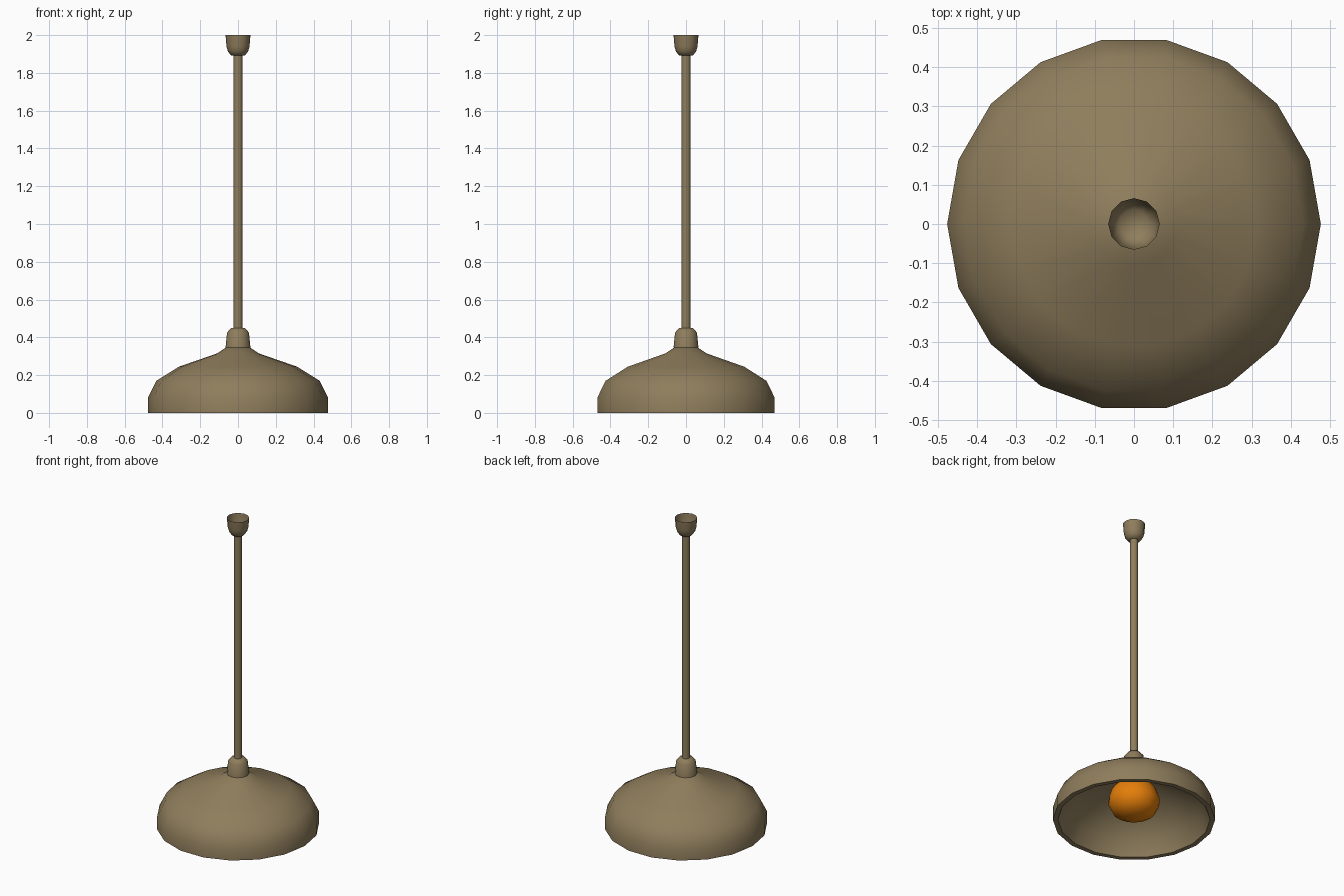
import bpy, bmesh, math

cube = bpy.data.objects.get("Cube")
if cube:
    bpy.data.objects.remove(cube)


def material(name, rgb):
    m = bpy.data.materials.new(name)
    m.use_nodes = True
    m.diffuse_color = (*rgb, 1)
    m.node_tree.nodes["Principled BSDF"].inputs["Base Color"].default_value = (*rgb, 1)
    return m


brass = material("aged_brass", (0.275, 0.207, 0.108))
amber = material("amber_glass", (0.78, 0.21, 0.003))


def lathe(name, profile, sides, mat, angle=50):
    """Revolve (radius, height) points, listed bottom outside to top, around z."""
    bm = bmesh.new()
    rings = []
    for r, z in profile:
        if r == 0:
            rings.append([bm.verts.new((0, 0, z))] * sides)
        else:
            turn = 2 * math.pi / sides
            rings.append([bm.verts.new((r * math.cos(i * turn), r * math.sin(i * turn), z))
                          for i in range(sides)])
    for low, high in zip(rings, rings[1:]):
        for i in range(sides):
            j = (i + 1) % sides
            corners = dict.fromkeys((low[i], low[j], high[j], high[i]))
            bm.faces.new(list(corners))
    mesh = bpy.data.meshes.new(name)
    bm.to_mesh(mesh)
    bm.free()
    mesh.materials.append(mat)
    obj = bpy.data.objects.new(name, mesh)
    bpy.context.collection.objects.link(obj)
    bpy.ops.object.select_all(action="DESELECT")
    obj.select_set(True)
    bpy.context.view_layer.objects.active = obj
    bpy.ops.object.shade_smooth_by_angle(angle=math.radians(angle))
    return obj


# Thick domed shade: inner lining, flat rim, outer skin
lining = [(0, 0.29), (0.10, 0.275), (0.28, 0.20), (0.405, 0.10), (0.447, 0)]
skin = [(0.477, 0), (0.477, 0.08), (0.432, 0.17), (0.312, 0.245), (0.11, 0.315), (0.065, 0.345), (0, 0.345)]
lathe("shade", lining + skin, 18, brass)

# Collar on the shade, and the matching open cup at the ceiling
lathe("shade_collar", [(0.066, 0.345), (0.058, 0.425), (0.038, 0.448), (0, 0.45)], 12, brass, 70)
lathe("ceiling_cup", [(0, 1.89), (0.038, 1.893), (0.054, 1.915), (0.061, 1.94), (0.066, 2.0)], 12, brass, 70)

# Hanging rod
lathe("rod", [(0.0245, 0.44), (0.0245, 1.895)], 10, brass)

# Bulb with its neck running up into the shade
lathe("bulb", [(0, 0.010), (0.07, 0.02), (0.125, 0.052), (0.151, 0.105), (0.149, 0.14),
               (0.135, 0.185), (0.105, 0.23), (0.07, 0.27), (0.05, 0.30)], 16, amber, 60)
